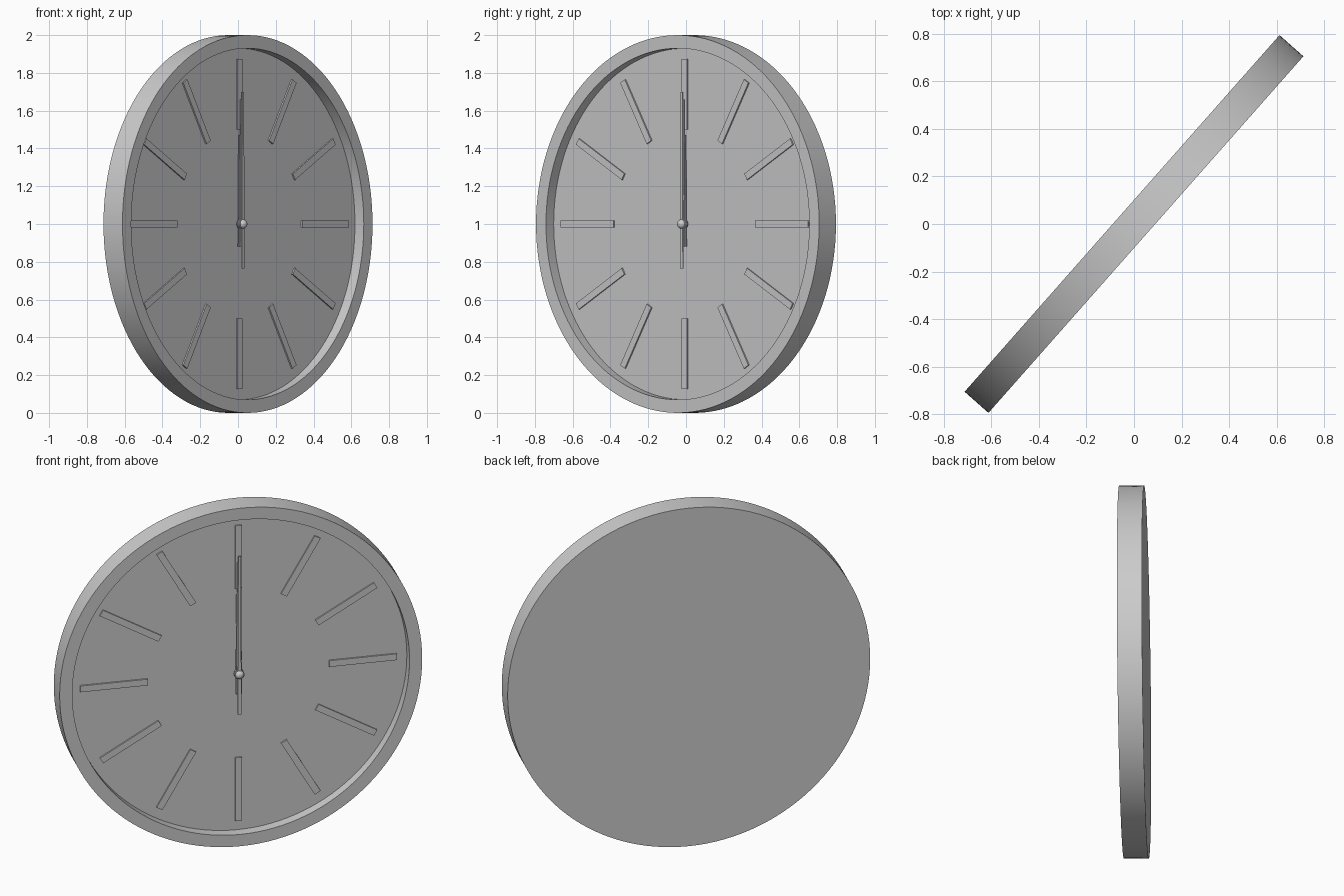
import bpy, bmesh
from math import sin, cos, pi, radians
from mathutils import Matrix, Vector

if "Cube" in bpy.data.objects:
    bpy.data.objects.remove(bpy.data.objects["Cube"])

# Clock is built facing -y around the origin, then turned and lifted
PLACE = Matrix.Translation((0, 0, 1)) @ Matrix.Rotation(radians(48.55), 4, 'Z')


def finish(name, bm, smooth=False):
    bmesh.ops.remove_doubles(bm, verts=bm.verts, dist=1e-5)
    bmesh.ops.recalc_face_normals(bm, faces=bm.faces)
    bm.transform(PLACE)
    me = bpy.data.meshes.new(name)
    bm.to_mesh(me)
    bm.free()
    ob = bpy.data.objects.new(name, me)
    bpy.context.collection.objects.link(ob)
    if smooth:
        bpy.ops.object.select_all(action='DESELECT')
        ob.select_set(True)
        bpy.context.view_layer.objects.active = ob
        bpy.ops.object.shade_smooth_by_angle(angle=radians(30))
    return ob


def lathe(name, profile, steps):
    """Revolve (radius, distance to the front) points about the clock axis."""
    bm = bmesh.new()
    vs = [bm.verts.new((r, -d, 0)) for r, d in profile]
    es = [bm.edges.new(p) for p in zip(vs, vs[1:])]
    bmesh.ops.spin(bm, geom=vs + es, cent=(0, 0, 0), axis=(0, 1, 0),
                   angle=2 * pi, steps=steps)
    return finish(name, bm, True)


def prism(bm, outline, d0, d1, angle=0):
    """Extrude an (x, z) outline from depth d0 to d1, turned clockwise."""
    rot = Matrix.Rotation(angle, 3, 'Y')
    face = bm.faces.new([bm.verts.new(rot @ Vector((x, -d0, z))) for x, z in outline])
    ext = bmesh.ops.extrude_face_region(bm, geom=[face])['geom']
    # keep the back cap closed
    if not face.is_valid:
        return
    bmesh.ops.translate(bm, vec=(0, d0 - d1, 0),
                        verts=[v for v in ext if isinstance(v, bmesh.types.BMVert)])


def bar(z0, z1, w0, w1):
    return [(-w0, z0), (w0, z0), (w1, z1), (-w1, z1)]


# Case with raised rim and recessed dial
lathe("clock_case", [(0, -.067), (1, -.067), (1, .067), (.93, .067),
                     (.93, .005), (0, .005)], 128)

# Twelve hour markers
bm = bmesh.new()
for i in range(12):
    prism(bm, bar(.5, .873, .0185, .0185), .003, .014, i * pi / 6)
finish("hour_markers", bm)

# Hands: tail, tip, half widths, depth range
for name, tail, tip, w0, w1, d0, d1 in (
        ("hour_hand", -.12, .47, .018, .013, .014, .020),
        ("minute_hand", -.12, .66, .015, .010, .023, .029),
        ("second_hand", -.235, .70, .010, .007, .032, .037)):
    bm = bmesh.new()
    prism(bm, bar(tail, tip, w0, w1), d0, d1)
    finish(name, bm)
    # round boss of the hand
    lathe(name + "_boss", [(0, d0), (.027, d0), (.027, d1), (0, d1)], 32)

# Centre pin with domed cap
dome = [(.024 * cos(a * pi / 16), .037 + .02 * sin(a * pi / 16)) for a in range(9)]
lathe("centre_pin", [(0, .003), (.012, .003), (.012, .037)] + dome, 32)
